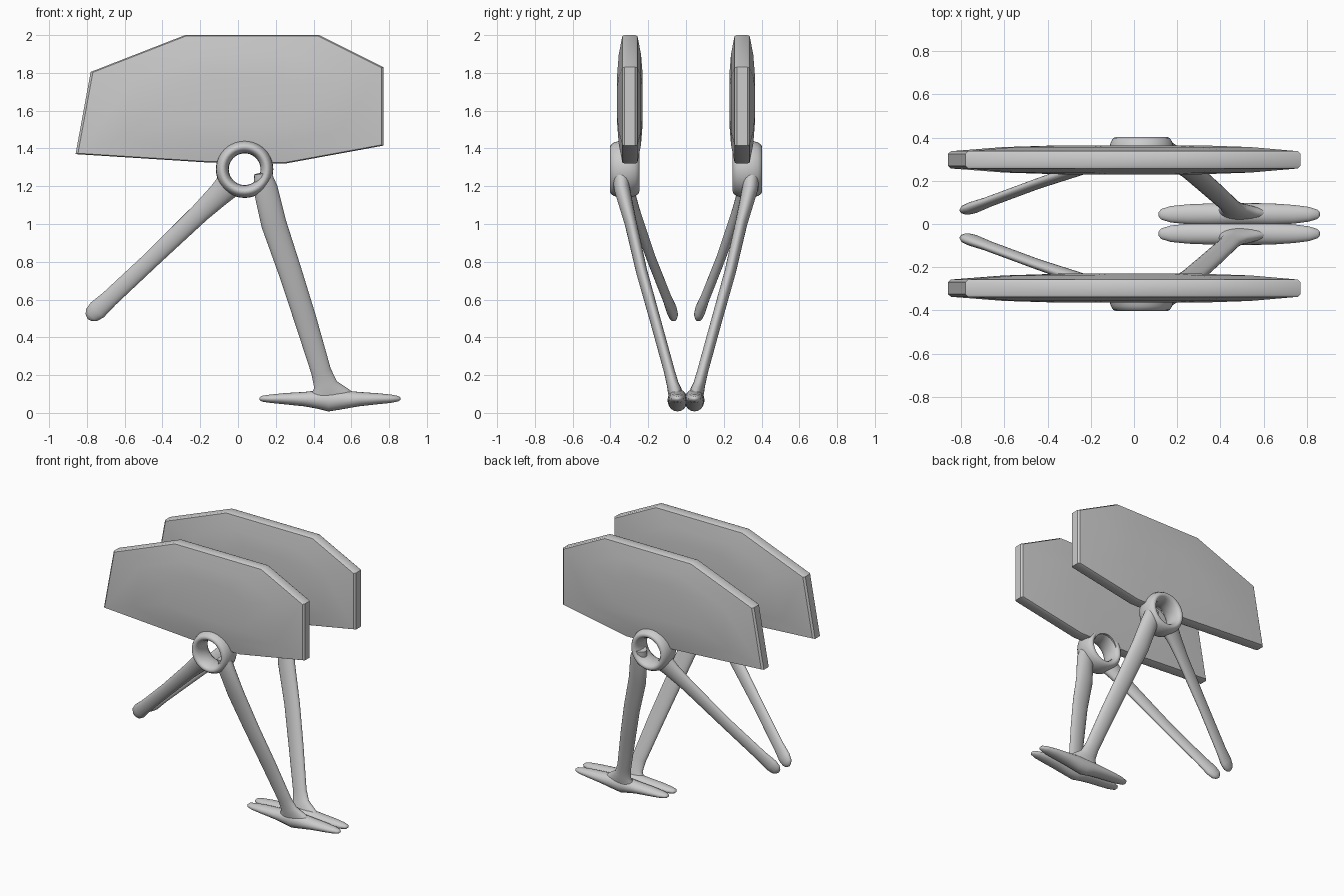
import bpy, bmesh, math
from mathutils import Vector

if "Cube" in bpy.data.objects:
    bpy.data.objects.remove(bpy.data.objects["Cube"])

SIDES = 20
RING = (0.035, 0.325, 1.29)


def finish(name, bm, angle=60):
    bmesh.ops.recalc_face_normals(bm, faces=bm.faces)
    me = bpy.data.meshes.new(name)
    bm.to_mesh(me)
    bm.free()
    ob = bpy.data.objects.new(name, me)
    bpy.context.collection.objects.link(ob)
    bpy.ops.object.select_all(action='DESELECT')
    ob.select_set(True)
    bpy.context.view_layer.objects.active = ob
    bpy.ops.object.shade_smooth_by_angle(angle=math.radians(angle))
    return ob


def mirror_y(ob):
    m = ob.modifiers.new("Mirror", 'MIRROR')
    m.use_axis = (False, True, False)
    m.use_mirror_merge = False


def bridge(bm, rings):
    for a, b in zip(rings, rings[1:]):
        n = len(a)
        for i in range(n):
            bm.faces.new((a[i], a[(i + 1) % n], b[(i + 1) % n], b[i]))


def limb(name, stations):
    """Loft of elliptical sections; station = x, y, z, in-plane radius, side radius."""
    bm = bmesh.new()
    pts = [Vector(s[:3]) for s in stations]
    rings = []
    for i, s in enumerate(stations):
        t = (pts[min(i + 1, len(pts) - 1)] - pts[max(i - 1, 0)]).normalized()
        n = Vector((-t.z, 0, t.x)).normalized()
        b = t.cross(n)
        rings.append([bm.verts.new(pts[i] + n * (s[3] * math.cos(a)) + b * (s[4] * math.sin(a)))
                      for a in (2 * math.pi * k / SIDES for k in range(SIDES))])
    bridge(bm, rings)
    bm.faces.new(rings[0])
    bm.faces.new(rings[-1])
    mirror_y(finish(name, bm))


# Side panels: polygon plates, swelling towards the middle on both faces
outline = [(-0.86, 1.37), (-0.78, 1.805), (-0.28, 2.0), (0.43, 2.0),
           (0.77, 1.83), (0.77, 1.415), (0.25, 1.32), (-0.15, 1.325)]
cx, cz, py = 0.0, 1.66, 0.297
levels = [(0.4, -0.067), (0.7, -0.059), (0.985, -0.04), (1.0, -0.028),
          (1.0, 0.028), (0.985, 0.04), (0.7, 0.059), (0.4, 0.067)]
bm = bmesh.new()
rings = [[bm.verts.new((cx + (x - cx) * s, py + y, cz + (z - cz) * s)) for x, z in outline]
         for s, y in levels]
bridge(bm, rings)
bm.faces.new(rings[0])
bm.faces.new(rings[-1])
panel = finish("side_panels", bm, 40)

# Cutter that keeps the pivot hole open through the panel edge
bpy.ops.mesh.primitive_cylinder_add(vertices=32, radius=0.1, depth=0.6, location=RING,
                                    rotation=(math.pi / 2, 0, 0))
cutter = bpy.context.object
cutter.name = "hole_cutter"
cutter.hide_render = True
cutter.hide_viewport = True
cut = panel.modifiers.new("Hole", 'BOOLEAN')
cut.object = cutter
cut.operation = 'DIFFERENCE'
cut.solver = 'EXACT'
mirror_y(panel)

# Pivot rings: deep eyelets under each panel
bm = bmesh.new()
rings = []
for i in range(40):
    a = 2 * math.pi * i / 40
    ring = []
    for k in range(16):
        p = 2 * math.pi * k / 16
        r = 0.118 + 0.034 * math.cos(p)
        ring.append(bm.verts.new((RING[0] + r * math.cos(a),
                                  RING[1] + 0.078 * math.sin(p),
                                  RING[2] + r * math.sin(a))))
    rings.append(ring)
bridge(bm, rings + [rings[0]])
mirror_y(finish("pivot_rings", bm))

# Rear arms: flattened struts with rounded ends
limb("rear_arms", [
    (-0.035, 0.325, 1.22, 0.075, 0.05), (-0.10, 0.305, 1.155, 0.062, 0.036),
    (-0.20, 0.27, 1.06, 0.052, 0.028), (-0.45, 0.185, 0.82, 0.045, 0.023),
    (-0.68, 0.10, 0.605, 0.046, 0.023), (-0.745, 0.076, 0.545, 0.052, 0.027),
    (-0.775, 0.066, 0.518, 0.043, 0.024), (-0.79, 0.061, 0.505, 0.026, 0.014),
    (-0.796, 0.059, 0.5, 0.006, 0.004)])

# Front legs: long flattened struts flaring into the feet
limb("front_legs", [
    (0.13, 0.345, 1.27, 0.045, 0.045), (0.145, 0.34, 1.19, 0.064, 0.042),
    (0.19, 0.292, 1.0, 0.067, 0.032), (0.275, 0.235, 0.75, 0.062, 0.03),
    (0.355, 0.165, 0.5, 0.059, 0.029), (0.44, 0.088, 0.22, 0.053, 0.029),
    (0.463, 0.07, 0.15, 0.062, 0.032), (0.475, 0.058, 0.11, 0.10, 0.038),
    (0.48, 0.052, 0.085, 0.13, 0.036)])

# Feet: long flat pads tapering to blunt tips
foot = [(0.113, 0.004, 0.008), (0.125, 0.015, 0.024), (0.17, 0.022, 0.038),
        (0.25, 0.03, 0.046), (0.35, 0.038, 0.05), (0.42, 0.048, 0.052), (0.48, 0.06, 0.053),
        (0.54, 0.052, 0.052), (0.64, 0.038, 0.05), (0.74, 0.029, 0.043),
        (0.81, 0.022, 0.034), (0.85, 0.014, 0.021), (0.861, 0.004, 0.007)]
limb("feet", [(x, 0.045, 0.075 - 0.25 * max(0, h - 0.03), h, w) for x, h, w in foot])
